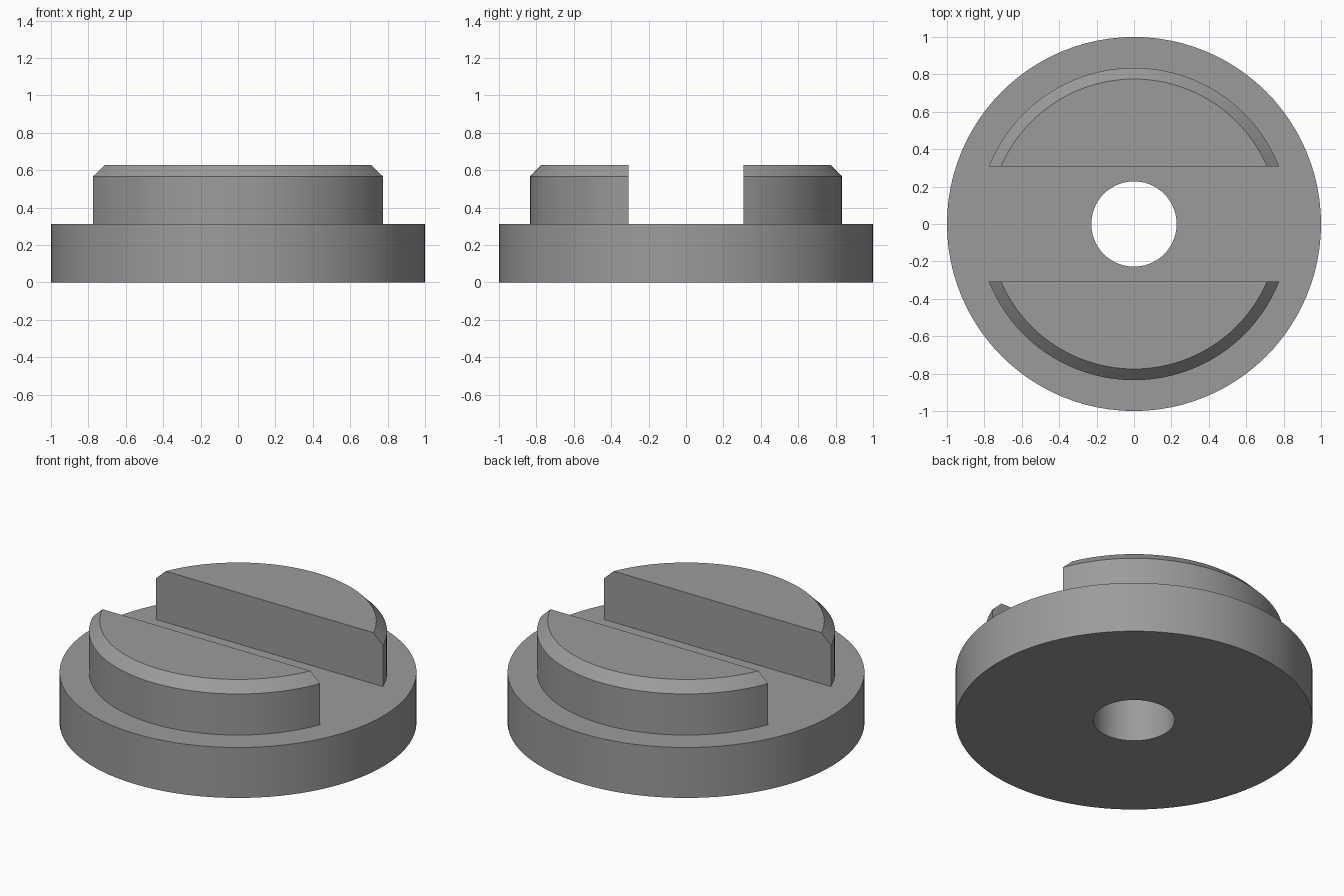
import bpy, bmesh, math

if "Cube" in bpy.data.objects:
    bpy.data.objects.remove(bpy.data.objects["Cube"])

SEGMENTS = 96
BASE_R, BORE_R, BASE_H = 1.0, 0.228, 0.312
LOBE_R, LOBE_TOP_R = 0.835, 0.775
CHAMFER_Z, TOP_Z = 0.566, 0.628
SLOT_HALF = 0.308

grey = bpy.data.materials.new("grey metal")
grey.diffuse_color = (0.33, 0.33, 0.33, 1)
grey.use_nodes = True
grey.node_tree.nodes["Principled BSDF"].inputs["Base Color"].default_value = grey.diffuse_color


def circle(radius, z):
    return [(radius * math.cos(2 * math.pi * i / SEGMENTS),
             radius * math.sin(2 * math.pi * i / SEGMENTS), z) for i in range(SEGMENTS)]


def lobe_outline(radius, z):
    # Arc whose ends lie on the slot wall, closed by a straight chord
    start = math.asin(SLOT_HALF / radius)
    n = SEGMENTS // 2
    angles = [start + (math.pi - 2 * start) * i / n for i in range(n + 1)]
    return [(radius * math.cos(a), radius * math.sin(a), z) for a in angles]


def loft(name, outlines, capped, turn=0.0):
    """Join matching outlines; cap both ends, or close the loft into a ring."""
    bm = bmesh.new()
    rings = [[bm.verts.new(p) for p in outline] for outline in outlines]
    pairs = list(zip(rings, rings[1:]))
    if capped:
        bm.faces.new(rings[0])
        bm.faces.new(rings[-1])
    else:
        pairs.append((rings[-1], rings[0]))
    for a, b in pairs:
        for i in range(len(a)):
            j = (i + 1) % len(a)
            bm.faces.new((a[i], a[j], b[j], b[i]))
    bmesh.ops.recalc_face_normals(bm, faces=bm.faces)
    mesh = bpy.data.meshes.new(name)
    bm.to_mesh(mesh)
    bm.free()
    mesh.materials.append(grey)
    obj = bpy.data.objects.new(name, mesh)
    bpy.context.collection.objects.link(obj)
    obj.rotation_euler.z = turn
    bpy.ops.object.select_all(action='DESELECT')
    obj.select_set(True)
    bpy.context.view_layer.objects.active = obj
    bpy.ops.object.shade_smooth_by_angle(angle=math.radians(30))


# Round base with a through bore
loft("base_disc", [circle(BORE_R, 0), circle(BASE_R, 0),
                   circle(BASE_R, BASE_H), circle(BORE_R, BASE_H)], capped=False)

# Two chamfered lobes either side of the slot, seated slightly into the base
lobe = [lobe_outline(LOBE_R, BASE_H - 0.005), lobe_outline(LOBE_R, CHAMFER_Z),
        lobe_outline(LOBE_TOP_R, TOP_Z)]
loft("back_lobe", lobe, capped=True)
loft("front_lobe", lobe, capped=True, turn=math.pi)
